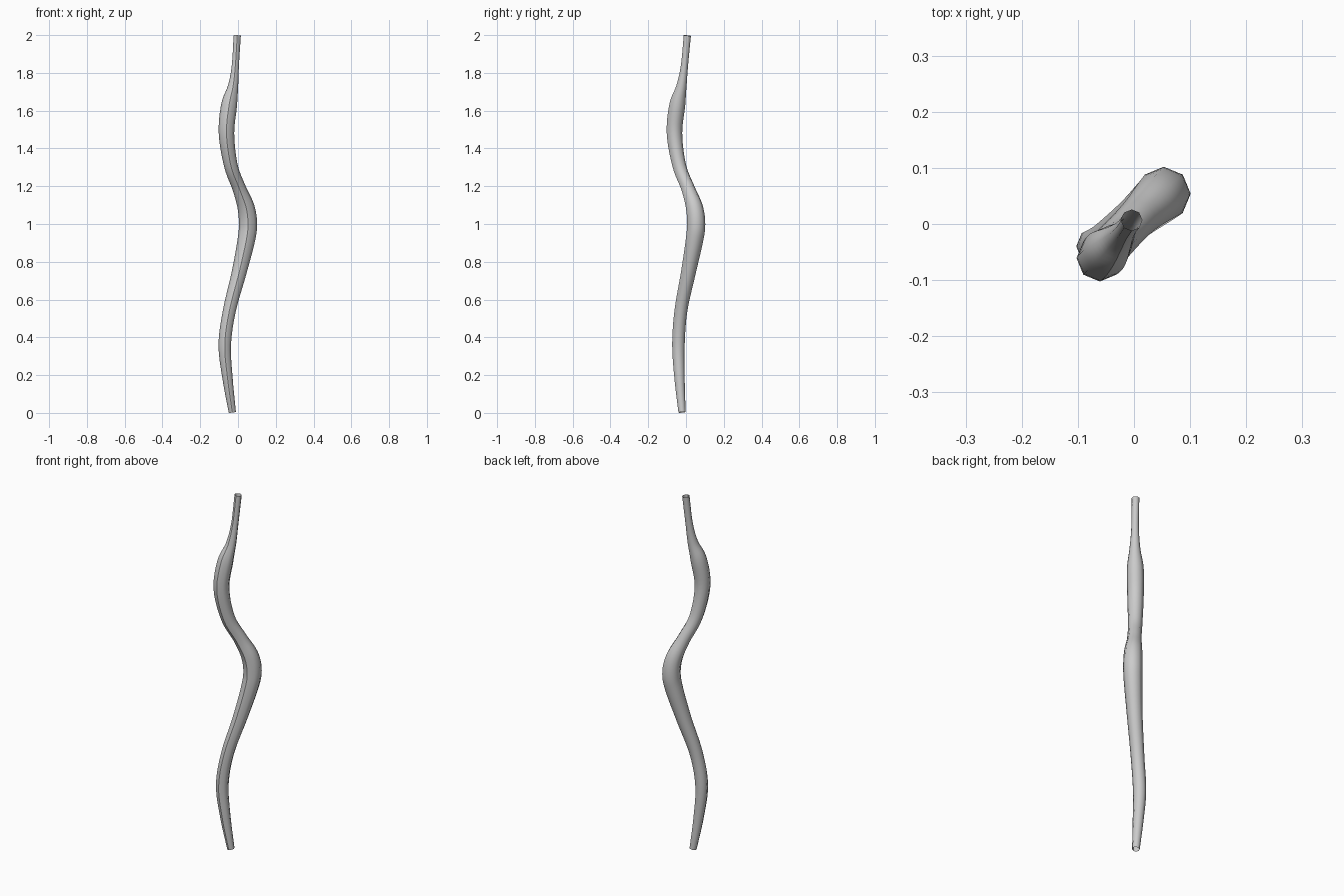
import bpy, math
from mathutils import Vector

if "Cube" in bpy.data.objects:
    bpy.data.objects.remove(bpy.data.objects["Cube"])

SIDES = 8
STEPS = 6  # rings between neighbouring stations

# stations along the wavy stem: x, y, z, radius
PATH = [
    (-0.030, -0.021, 0.003, 0.019), (-0.055, -0.034, 0.18, 0.027),
    (-0.070, -0.040, 0.36, 0.033), (-0.046, -0.027, 0.54, 0.034),
    (0.005, 0.012, 0.74, 0.039), (0.043, 0.044, 0.91, 0.046),
    (0.053, 0.054, 1.00, 0.048), (0.042, 0.044, 1.09, 0.045),
    (0.006, 0.010, 1.19, 0.036), (-0.038, -0.036, 1.31, 0.036),
    (-0.061, -0.061, 1.48, 0.041), (-0.047, -0.046, 1.63, 0.042),
    (-0.026, -0.024, 1.73, 0.027), (-0.014, -0.008, 1.84, 0.019),
    (-0.004, 0.007, 1.998, 0.019),
]


def catmull(a, b, c, d, t):
    return 0.5 * (2 * b + (c - a) * t + (2 * a - 5 * b + 4 * c - d) * t * t
                  + (3 * b - a - 3 * c + d) * t ** 3)


# smooth the stations into dense rings
pts = [Vector(p) for p in PATH]
pts = [2 * pts[0] - pts[1]] + pts + [2 * pts[-1] - pts[-2]]
dense = []
for i in range(1, len(pts) - 2):
    dense += [catmull(*pts[i - 1:i + 3], s / STEPS) for s in range(STEPS)]
dense.append(pts[-2])

# sweep an octagon, open at both ends, with a split seam facing the front
verts, faces = [], []
COLS = SIDES + 1
for i, p in enumerate(dense):
    tangent = (dense[min(i + 1, len(dense) - 1)] - dense[max(i - 1, 0)]).to_3d().normalized()
    side = Vector((0, 1, 0)).cross(tangent).normalized()
    depth = tangent.cross(side)
    for k in range(COLS):
        a = math.tau * k / SIDES - math.pi / 2
        verts.append(p.to_3d() + (side * math.cos(a) + depth * math.sin(a)) * p[3])
    if i:
        for k in range(SIDES):
            b = i * COLS + k
            faces.append((b - COLS, b - COLS + 1, b + 1, b))

mesh = bpy.data.meshes.new("wavy_stem")
mesh.from_pydata(verts, [], faces)
for f in mesh.polygons:
    f.use_smooth = True
stem = bpy.data.objects.new("wavy_stem", mesh)
bpy.context.collection.objects.link(stem)
